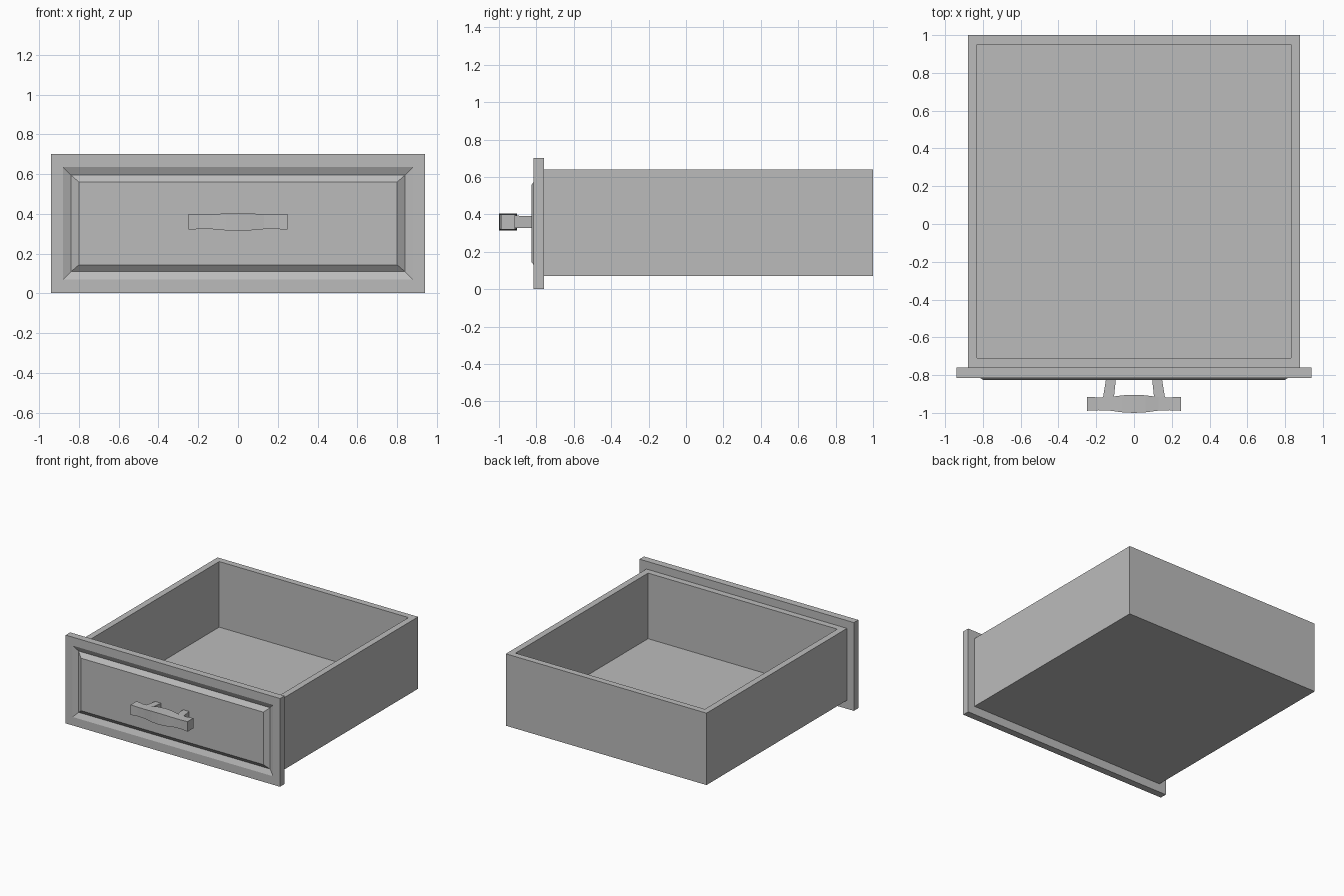
import bpy, bmesh
from mathutils import Vector

cube = bpy.data.objects.get("Cube")
if cube:
    bpy.data.objects.remove(cube, do_unlink=True)

# Single plain material
GREY = (0.5, 0.5, 0.5, 1)
mat = bpy.data.materials.new("plain grey")
mat.use_nodes = True
mat.diffuse_color = GREY
mat.node_tree.nodes["Principled BSDF"].inputs["Base Color"].default_value = GREY

CORNERS = ((-1, -1), (1, -1), (1, 1), (-1, 1))


def section(axis, centre, half_a, half_b):
    """Rectangle across the given axis, as four corner points."""
    a, b = [i for i in range(3) if i != axis]
    points = []
    for sa, sb in CORNERS:
        p = Vector(centre)
        p[a] += sa * half_a
        p[b] += sb * half_b
        points.append(p)
    return points


def loft(name, sections):
    """Skin a run of rectangles and close both ends."""
    bm = bmesh.new()
    rings = [[bm.verts.new(p) for p in s] for s in sections]
    for r, s in zip(rings, rings[1:]):
        for i in range(4):
            j = (i + 1) % 4
            bm.faces.new((r[i], r[j], s[j], s[i]))
    bm.faces.new(rings[0])
    bm.faces.new(rings[-1])
    bmesh.ops.recalc_face_normals(bm, faces=bm.faces)
    mesh = bpy.data.meshes.new(name)
    bm.to_mesh(mesh)
    bm.free()
    mesh.materials.append(mat)
    obj = bpy.data.objects.new(name, mesh)
    bpy.context.collection.objects.link(obj)
    return obj


# Open tray: up the outside, over the rim and down to the floor
MID_Y, WALL = 0.12, 0.05
loft("drawer_tray", [
    section(2, (0, MID_Y, z), 0.88 - t, 0.88 - t)
    for z, t in ((0.07, 0), (0.64, 0), (0.64, WALL), (0.12, WALL))])

# Front panel: slab, sloped groove and raised field
loft("front_panel", [
    section(1, (0, y, 0.352), hx, hz)
    for y, hx, hz in ((-0.76, 0.94, 0.35), (-0.816, 0.94, 0.35),
                      (-0.816, 0.88, 0.283), (-0.797, 0.84, 0.243),
                      (-0.825, 0.80, 0.208))])

# Handle grip: waisted near the ends, swelling in the middle
HANDLE_Z = 0.36
half = [(0.25, 0.037, 0.040), (0.19, 0.034, 0.036), (0.13, 0.036, 0.037),
        (0.06, 0.045, 0.043), (0, 0.048, 0.045)]
profile = [(-x, d, h) for x, d, h in half] + half[-2::-1]
loft("handle_grip", [
    section(0, (x, -0.952, HANDLE_Z), d, h) for x, d, h in profile])

# Handle posts, splayed outward towards the grip
for side, label in ((1, "left"), (-1, "right")):
    loft(f"handle_post_{label}", [
        section(1, (side * 0.122, -0.82, HANDLE_Z), 0.026, 0.031),
        section(1, (side * 0.136, -0.925, HANDLE_Z), 0.029, 0.034)])
